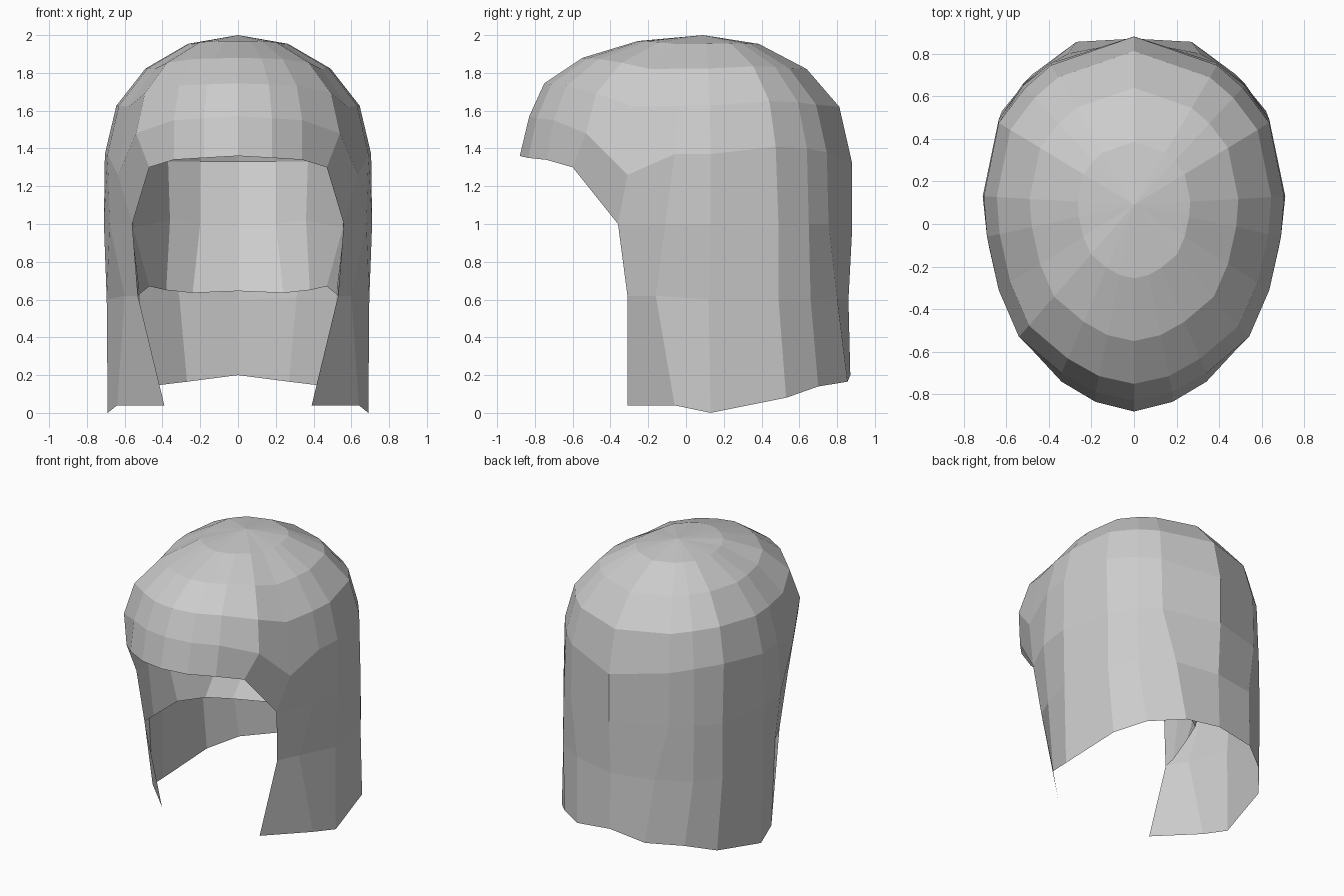
import bpy, bmesh, math

if "Cube" in bpy.data.objects:
    bpy.data.objects.remove(bpy.data.objects["Cube"])

grey = bpy.data.materials.new("soft_grey")
grey.diffuse_color = (0.6, 0.6, 0.6, 1)
grey.use_nodes = True
grey.node_tree.nodes["Principled BSDF"].inputs["Base Color"].default_value = grey.diffuse_color


def make_half(name, faces):
    """Build one half from polygons of points, weld it and mirror it across x."""
    bm = bmesh.new()
    for pts in faces:
        bm.faces.new([bm.verts.new(p) for p in pts])
    bmesh.ops.remove_doubles(bm, verts=bm.verts, dist=0.001)
    mesh = bpy.data.meshes.new(name)
    bm.to_mesh(mesh)
    bm.free()
    mesh.materials.append(grey)
    obj = bpy.data.objects.new(name, mesh)
    bpy.context.collection.objects.link(obj)
    mirror = obj.modifiers.new("mirror", 'MIRROR')
    mirror.use_axis[0] = True
    mirror.use_clip = True
    return obj


def strip(upper, lower):
    """Quads between two rows with the same number of points."""
    return [(upper[i], lower[i], lower[i + 1], upper[i + 1])
            for i in range(len(upper) - 1)]


def dome(crown, base, angles, low):
    """Elliptical arcs from the crown down to the base row."""
    rows = []
    for angle in angles:
        s, c = math.sin(math.radians(angle)), math.cos(math.radians(angle))
        rows.append([(x * s, crown[1] + (y - crown[1]) * s,
                      max(z, low) * (1 - c) + crown[2] * c) for x, y, z in base])
    rows.append(base)
    faces = [(crown, rows[0][i], rows[0][i + 1]) for i in range(len(base) - 1)]
    for a, b in zip(rows, rows[1:]):
        faces += strip(a, b)
    return faces


# Widest line of the dome, from the front centre round to the back centre
belt = [(0, -.83, 1.57), (.18, -.79, 1.56), (.34, -.70, 1.55), (.54, -.53, 1.48),
        (.635, -.31, 1.26), (.69, -.06, 1.37), (.705, .13, 1.37), (.635, .475, 1.41),
        (.51, .64, 1.40), (.39, .745, 1.38), (0, .88, 1.32)]
# Brim in front, then the side and back wall
brow = [(0, -.88, 1.36), (.18, -.835, 1.35), (.34, -.74, 1.34), (.47, -.60, 1.30),
        (.56, -.36, 1.0), (.68, -.11, 1.0), (.71, .13, 1.0), (.635, .49, .98),
        (.52, .65, 1.0), (.39, .755, 1.0), (0, .88, .98)]
# Lower rows begin at the front edge of the side flap
jaw = [(.53, -.31, .62), (.60, -.16, .62), (.695, .12, .60), (.635, .49, .60),
       (.52, .66, .60), (.31, .80, .61), (0, .86, .60)]
hem = [(.39, -.31, .04), (.64, -.06, .04), (.69, .13, 0), (.62, .53, .08),
       (.48, .70, .14), (.27, .855, .165), (0, .87, .20)]

hood = dome((0, .09, 2.0), belt, (22, 44, 66), 1.36)
hood += strip(belt, brow) + strip(brow[4:], jaw) + strip(jaw, hem)
make_half("outer_hood", hood)

# Lining: hollow cap set inside the hood, open below, meeting the face opening.
# Rows run from the back centre round to the edge of the opening.
lower = [(0, .36, .645), (.24, .28, .635), (.38, .17, .65), (.47, -.02, .67),
         (.52, -.22, .63), (.53, -.31, .62)]
middle = [(0, .57, 1.0), (.20, .52, 1.0), (.36, .40, 1.02), (.555, -.02, .98),
          (.565, -.22, 1.0), brow[4]]
upper = [(0, .68, 1.33), (.20, .63, 1.33), (.37, .50, 1.33), (.59, .03, 1.35),
         (.57, -.28, 1.34), brow[3]]
lining = dome((0, .05, 1.84), upper + brow[2::-1], (30, 60), 1.3)
lining += strip(upper, middle) + strip(middle, lower)
make_half("inner_lining", lining)
